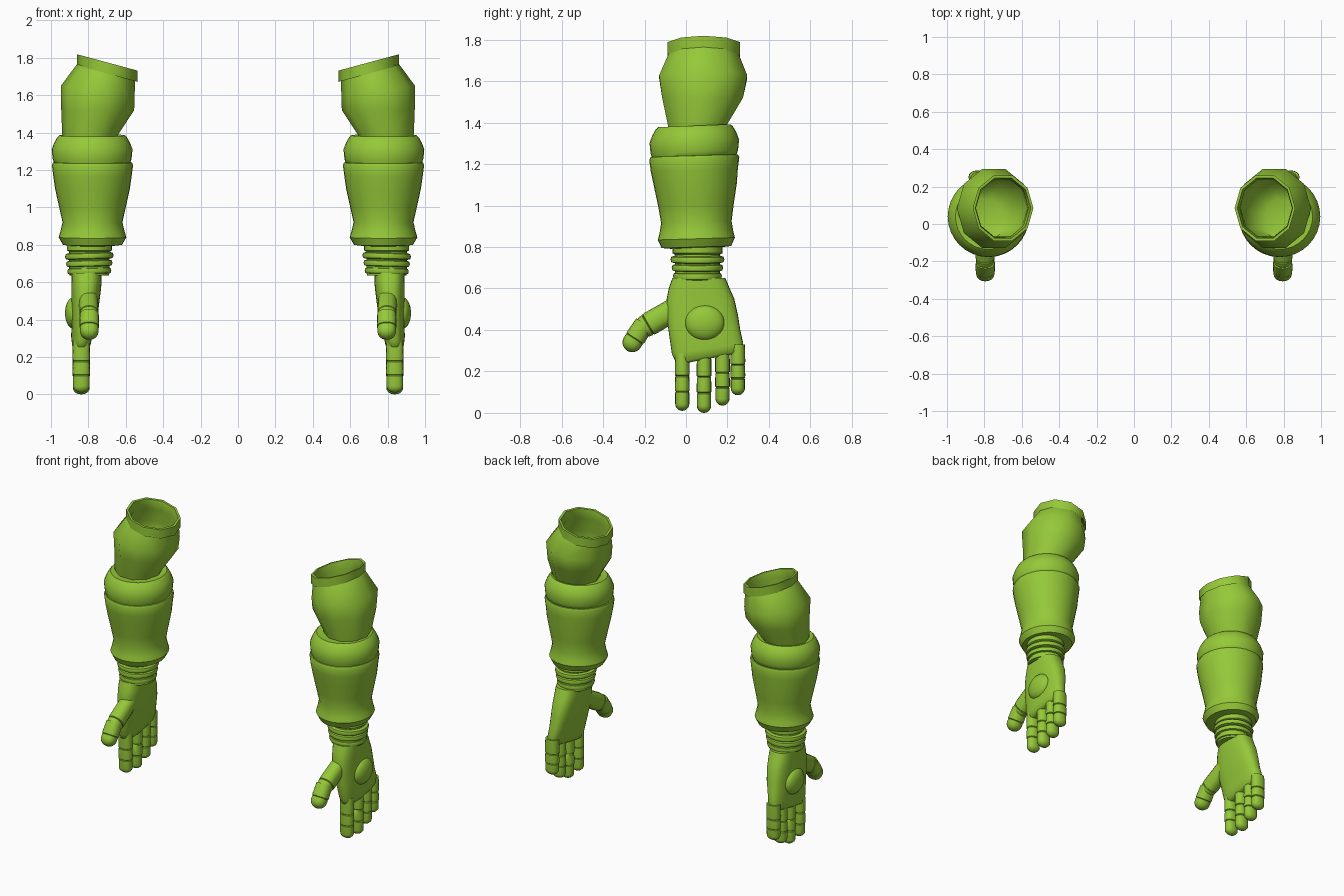
import bpy, bmesh, math
from mathutils import Vector, Matrix

cube = bpy.data.objects.get("Cube")
if cube:
    bpy.data.objects.remove(cube, do_unlink=True)

green = bpy.data.materials.new("leaf green")
green.use_nodes = True
green.diffuse_color = (0.3, 0.58, 0.04, 1)
green.node_tree.nodes["Principled BSDF"].inputs["Base Color"].default_value = (0.3, 0.58, 0.04, 1)


def finish(name, bm, angle=35):
    """Turn a left-side bmesh into a smooth object mirrored to the right side."""
    bmesh.ops.recalc_face_normals(bm, faces=bm.faces)
    mesh = bpy.data.meshes.new(name)
    bm.to_mesh(mesh)
    bm.free()
    mesh.materials.append(green)
    obj = bpy.data.objects.new(name, mesh)
    bpy.context.collection.objects.link(obj)
    bpy.ops.object.select_all(action="DESELECT")
    obj.select_set(True)
    bpy.context.view_layer.objects.active = obj
    bpy.ops.object.shade_smooth_by_angle(angle=math.radians(angle))
    obj.modifiers.new("Other arm", "MIRROR").use_axis[0] = True
    return obj


def loft(name, rings, sides=32, power=2.0, matrix=None, angle=35):
    """Skin rings of (x, y, z, radius x, radius y, slope along x, slope along y)."""
    bm = bmesh.new()
    loops = []
    for cx, cy, cz, rx, ry, *slope in rings:
        sx, sy = slope or (0, 0)
        loop = []
        for i in range(sides):
            a = math.tau * i / sides
            c, s = math.cos(a), math.sin(a)
            dx = rx * math.copysign(abs(c) ** (2 / power), c)
            dy = ry * math.copysign(abs(s) ** (2 / power), s)
            loop.append(bm.verts.new((cx + dx, cy + dy, cz + sx * dx + sy * dy)))
        loops.append(loop)
    for a, b in zip(loops, loops[1:]):
        for i in range(sides):
            j = (i + 1) % sides
            bm.faces.new((a[i], a[j], b[j], b[i]))
    bm.faces.new(loops[0])
    bm.faces.new(loops[-1])
    if matrix:
        bm.transform(matrix)
    return finish(name, bm, angle)


def lathe(name, center, profile, slope=(0, 0)):
    """Round part from (z, radius) pairs."""
    return loft(name, [(*center, z, r, r, *slope) for z, r in profile])


def digit(name, start, end, rx, ry, cuts):
    """Jointed finger from start to a rounded end; cuts are joint fractions."""
    start, end = Vector(start), Vector(end)
    length = (end - start).length
    rings = [(0, 0.95)]
    for c in cuts:
        rings += [(c - 0.07, 1), (c - 0.015, 0.98), (c, 0.86), (c + 0.015, 0.95)]
    tip = ry * 0.95 / length
    for i in range(6):
        a = math.radians(i * 17)
        rings.append((1 - tip + tip * math.sin(a), 0.95 * math.cos(a)))
    turn = (end - start).to_track_quat("Z", "X").to_matrix().to_4x4()
    # keep the wide axis of the section along world x
    axis = (end - start).normalized()
    side = Vector((1, 0, 0))
    turn = Matrix((side, axis.cross(side), axis)).transposed().to_4x4()
    return loft(name, [(0, 0, t * length, rx * k, ry * k) for t, k in rings],
                16, 2.3, Matrix.Translation(start) @ turn)


# Hollow faceted upper arm with a slanted rim
loft("upper_arm", [
    (0.79, 0.055, 1.34, 0.14, 0.14),
    (0.79, 0.055, 1.39, 0.15, 0.15),
    (0.75, 0.08, 1.52, 0.195, 0.205),
    (0.75, 0.083, 1.62, 0.197, 0.223, 0.15, 0),
    (0.705, 0.085, 1.725, 0.155, 0.175, 0.27, 0),
    (0.70, 0.085, 1.715, 0.162, 0.184, 0.27, 0),
    (0.70, 0.085, 1.775, 0.162, 0.184, 0.27, 0),
    (0.70, 0.085, 1.775, 0.148, 0.168, 0.27, 0),
    (0.705, 0.085, 1.715, 0.14, 0.16, 0.27, 0),
    (0.75, 0.083, 1.61, 0.18, 0.205, 0.15, 0),
    (0.75, 0.08, 1.52, 0.178, 0.188),
    (0.785, 0.055, 1.42, 0.135, 0.135),
    (0.785, 0.055, 1.40, 0.08, 0.08)], sides=10, angle=40)

# Elbow band
lathe("elbow_band", (0.78, 0.04), [
    (1.22, 0.18), (1.24, 0.205), (1.26, 0.211), (1.31, 0.216), (1.345, 0.203),
    (1.375, 0.186), (1.385, 0.175), (1.38, 0.15)], (0, 0.04))

# Flared forearm
loft("forearm", [(0.778, y, z, r, r + d, 0, 0.03) for y, z, r, d in [
    (0.045, 0.795, 0.12, 0), (0.05, 0.80, 0.158, 0.01), (0.05, 0.84, 0.181, 0.005),
    (0.05, 0.87, 0.172, 0.006), (0.05, 0.92, 0.160, 0.01), (0.048, 1.0, 0.178, 0.004),
    (0.045, 1.1, 0.200, 0), (0.04, 1.17, 0.210, 0), (0.04, 1.225, 0.217, 0),
    (0.04, 1.24, 0.211, 0), (0.04, 1.245, 0.18, 0)]])

# Ribbed wrist: a core with stacked rings
lathe("wrist_core", (0.795, 0.055), [(0.635, 0.106), (0.66, 0.108), (0.81, 0.108)])
lathe("wrist_collar", (0.795, 0.055), [(0.765, 0.112), (0.77, 0.12), (0.81, 0.12)])
for i, z in enumerate((0.74, 0.70, 0.66)):
    r = 0.13 - 0.006 * i
    lathe(f"wrist_ring_{i + 1}", (0.795, 0.055), [
        (z - 0.018, r - 0.02), (z - 0.013, r - 0.004), (z, r),
        (z + 0.013, r - 0.004), (z + 0.018, r - 0.02)], (-0.03, 0))

# Palm, flattened and slanted along the knuckles
loft("palm", [
    (0.838, 0.115, 0.262, 0.035, 0.145, 0, 0.19),
    (0.838, 0.112, 0.272, 0.050, 0.160, 0, 0.19),
    (0.836, 0.104, 0.31, 0.056, 0.172, 0, 0.15),
    (0.826, 0.090, 0.39, 0.064, 0.172, 0, 0.05),
    (0.817, 0.078, 0.47, 0.073, 0.173),
    (0.812, 0.070, 0.55, 0.078, 0.163),
    (0.810, 0.064, 0.60, 0.081, 0.147),
    (0.810, 0.062, 0.65, 0.081, 0.128)], power=2.6, angle=50)

# Domed disc on the outer side of the hand
bm = bmesh.new()
bmesh.ops.create_uvsphere(bm, u_segments=32, v_segments=16, radius=1)
bm.transform(Matrix.Translation((0.878, 0.09, 0.435)) @ Matrix.Diagonal((0.047, 0.095, 0.085, 1)))
finish("hand_disc", bm)

# Four fingers
for name, y, top, bottom in (("index", -0.018, 0.29, 0.01), ("middle", 0.087, 0.29, 0.0),
                             ("ring", 0.176, 0.30, 0.035), ("little", 0.25, 0.33, 0.085)):
    digit(name + "_finger", (0.838, y, top), (0.838, y, bottom), 0.047, 0.036, (0.40, 0.67))

# Thumb in two bent pieces
digit("thumb_base", (0.80, -0.03, 0.515), (0.795, -0.235, 0.395), 0.052, 0.058, (0.75,))
digit("thumb_tip", (0.795, -0.20, 0.43), (0.795, -0.285, 0.30), 0.053, 0.05, (0.55,))
